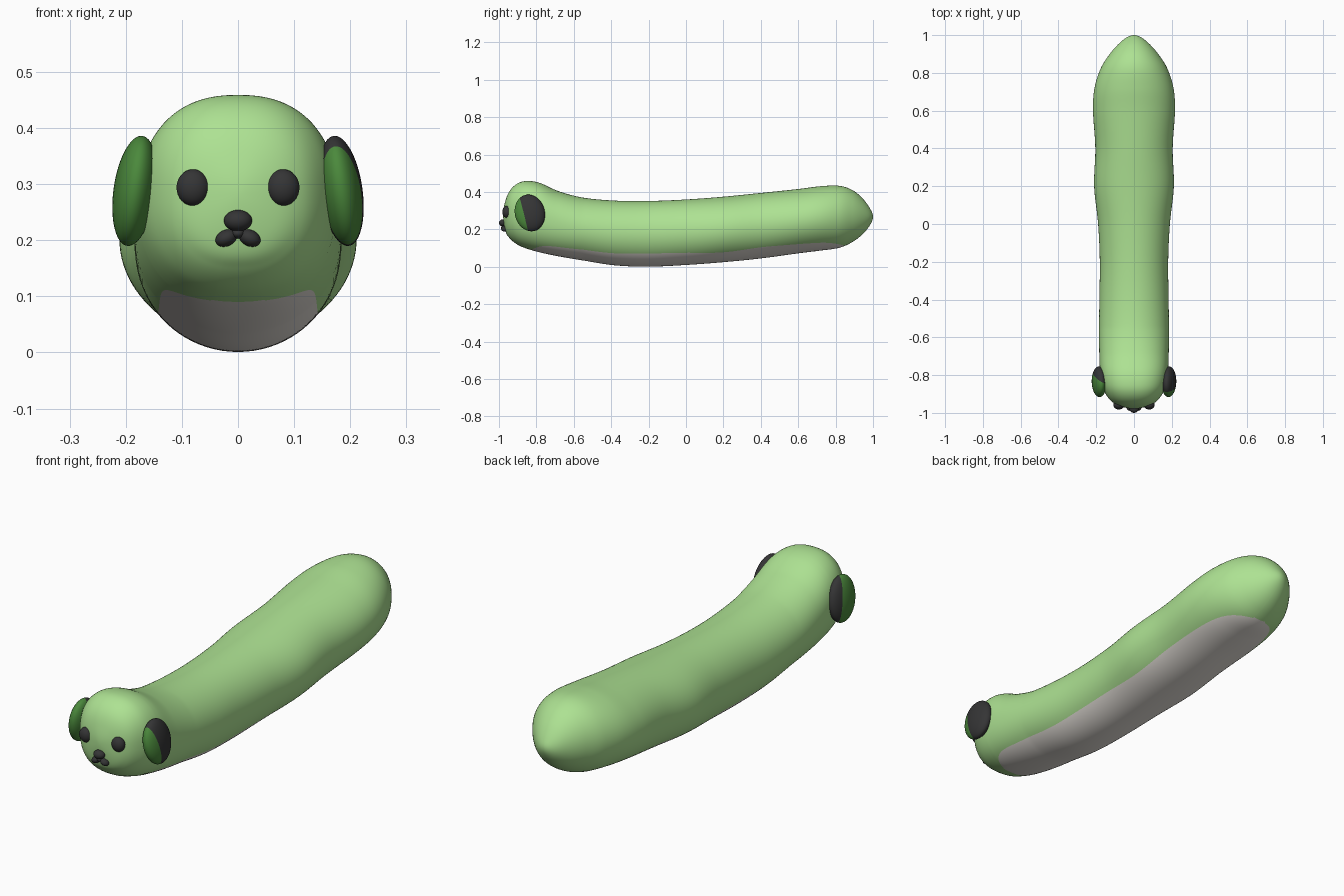
import bpy, bmesh, math
from mathutils import Matrix, Vector

if "Cube" in bpy.data.objects:
    bpy.data.objects.remove(bpy.data.objects["Cube"])


def mat(name, rgb):
    m = bpy.data.materials.new(name)
    m.diffuse_color = (*rgb, 1)
    m.use_nodes = True
    m.node_tree.nodes["Principled BSDF"].inputs["Base Color"].default_value = m.diffuse_color
    return m


GREEN = mat("light green", (0.42, 0.76, 0.29))
LEAF = mat("dark green", (0.07, 0.25, 0.045))
GREY = mat("pale grey", (0.83, 0.79, 0.74))
BLACK = mat("charcoal", (0.035, 0.035, 0.036))


def finish(name, bm, mats):
    bmesh.ops.recalc_face_normals(bm, faces=bm.faces)
    me = bpy.data.meshes.new(name)
    bm.to_mesh(me)
    bm.free()
    for f in me.polygons:
        f.use_smooth = True
    for m in mats:
        me.materials.append(m)
    ob = bpy.data.objects.new(name, me)
    bpy.context.collection.objects.link(ob)
    return ob


# body stations: y, top z, bottom z, half width
S = [(-0.978, 0.28, 0.28, 0), (-0.965, 0.355, 0.19, 0.07), (-0.94, 0.41, 0.15, 0.118),
     (-0.90, 0.446, 0.118, 0.15), (-0.85, 0.459, 0.097, 0.17), (-0.78, 0.448, 0.077, 0.18),
     (-0.68, 0.404, 0.056, 0.184), (-0.55, 0.37, 0.034, 0.185), (-0.38, 0.354, 0.008, 0.183),
     (-0.2, 0.352, 0.001, 0.181), (0, 0.36, 0.01, 0.19), (0.2, 0.375, 0.025, 0.211),
     (0.4, 0.395, 0.045, 0.205), (0.6, 0.416, 0.072, 0.217), (0.72, 0.431, 0.087, 0.209),
     (0.82, 0.433, 0.102, 0.178), (0.89, 0.41, 0.133, 0.136), (0.945, 0.365, 0.175, 0.09),
     (0.985, 0.31, 0.225, 0.043), (1.0, 0.268, 0.268, 0)]


def flip(s):
    return (s[0], s[2], s[1], -s[3])


K = [Vector(s) for s in [flip(S[1])] + S + [flip(S[-2])]]


def station(u):
    i = min(int(u), len(S) - 2)
    t = u - i
    a, b, c, d = K[i:i + 4]
    return 0.5 * (2 * b + (c - a) * t + (2 * a - 5 * b + 4 * c - d) * t * t
                  + (3 * b - a - 3 * c + d) * t ** 3)


def spow(v, e):
    return math.copysign(abs(v) ** e, v)


def belly_half_width(y):
    # squarish front end, rounder back end
    v = abs(y - 0.01) / 0.84
    return (0.148 + 0.015 * y) * max(0, 1 - v ** (20 if y < 0 else 8)) ** 0.5


# body: lofted rings; the first NB columns always span the grey belly
NB, NS, SUB = 24, 72, 12
SEG = NB + NS
bm = bmesh.new()
rings, ys = [], []
for k in range(1, (len(S) - 1) * SUB):
    y, top, bot, w = station(k / SUB)
    n = 2.0 + 0.35 * min(1, max(0, (-0.55 - y) / 0.25))
    c, h = (top + bot) / 2, (top - bot) / 2
    th = max(0.2, math.asin(min(0.95, belly_half_width(y) / w) ** (n / 2)))
    angles = [-th + 2 * th * j / NB for j in range(NB)]
    angles += [th + (2 * math.pi - 2 * th) * j / NS for j in range(NS)]
    rings.append([bm.verts.new((w * spow(math.sin(a), 2 / n), y,
                                c - h * spow(math.cos(a), 2 / n))) for a in angles])
    ys.append(y)
for i in range(len(rings) - 1):
    r0, r1 = rings[i], rings[i + 1]
    grey = abs((ys[i] + ys[i + 1]) / 2 - 0.01) < 0.84
    for j in range(SEG):
        q = (j + 1) % SEG
        f = bm.faces.new((r0[j], r0[q], r1[q], r1[j]))
        f.material_index = int(grey and j < NB)
for ring, s in ((rings[0], S[0]), (rings[-1], S[-1])):
    pole = bm.verts.new((0, s[0], s[1]))
    for j in range(SEG):
        bm.faces.new((ring[j], ring[j - 1], pole))
finish("body", bm, [GREEN, GREY])


def ellipsoid(name, loc, size, rot, mats, split=None, normal=(0, 1, 0)):
    bm = bmesh.new()
    bmesh.ops.create_uvsphere(bm, u_segments=40, v_segments=24, radius=1)
    bmesh.ops.scale(bm, vec=size, verts=bm.verts)
    if split is not None:
        # straight seam between the front and back colours
        co, no = Vector((0, split, 0)), Vector(normal)
        bmesh.ops.bisect_plane(bm, geom=bm.verts[:] + bm.edges[:] + bm.faces[:],
                               plane_co=co, plane_no=no)
        for f in bm.faces:
            f.material_index = int((f.calc_center_median() - co).dot(no) > 0)
    m = (Matrix.Translation(loc) @ Matrix.Rotation(rot[1], 4, 'Y')
         @ Matrix.Rotation(rot[0], 4, 'X'))
    bmesh.ops.transform(bm, matrix=m, verts=bm.verts)
    return finish(name, bm, mats)


# ears, eyes and mouth halves; the ear seams differ between the sides
for side, s, split, normal in (("right", 1, -0.033, (0, 1, 0)),
                               ("left", -1, 0.022, (0.5, 1, 0))):
    ellipsoid("ear_" + side, (s * 0.184, -0.835, 0.288), (0.038, 0.08, 0.1),
              (math.radians(14), -s * math.radians(8), 0), [LEAF, BLACK], split, normal)
    ellipsoid("eye_" + side, (s * 0.08, -0.958, 0.294), (0.0295, 0.024, 0.0325),
              (0, 0, 0), [BLACK])
    ellipsoid("mouth_" + side, (s * 0.021, -0.97, 0.204), (0.02, 0.019, 0.0145),
              (0, s * math.radians(25), 0), [BLACK])

# nose and the bridge down to the mouth
ellipsoid("nose", (0, -0.978, 0.235), (0.025, 0.022, 0.019), (0, 0, 0), [BLACK])
ellipsoid("mouth_bridge", (0, -0.972, 0.212), (0.012, 0.016, 0.009), (0, 0, 0), [BLACK])
